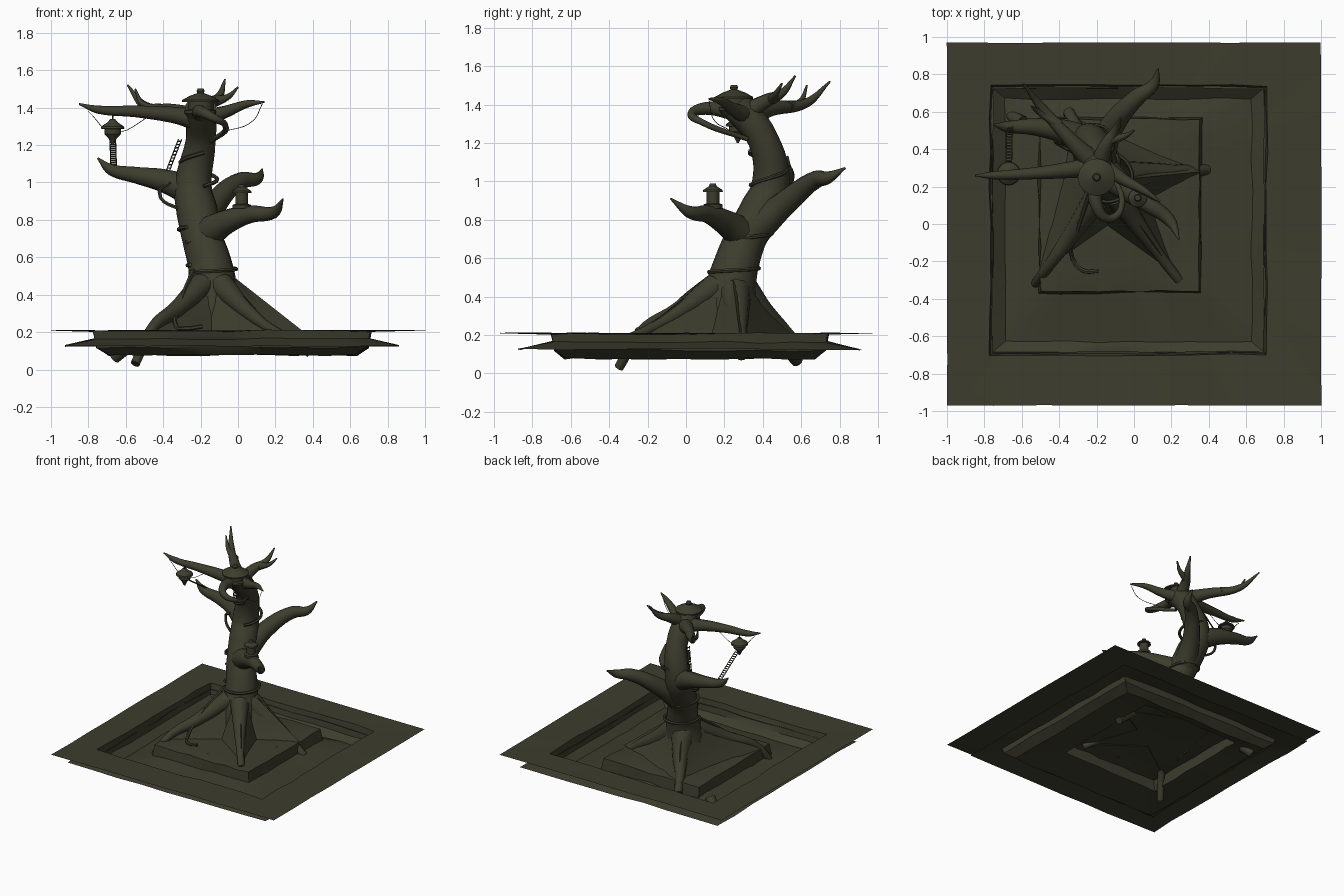
import bpy, bmesh, math, random
from mathutils import Vector

random.seed(4)
cube = bpy.data.objects.get("Cube")
if cube:
    bpy.data.objects.remove(cube)

olive = bpy.data.materials.new("dark_olive")
olive.use_nodes = True
olive.diffuse_color = (.046, .046, .027, 1)
olive.node_tree.nodes["Principled BSDF"].inputs["Base Color"].default_value = olive.diffuse_color


def place(name, data, angle):
    """Link new data as an object, mesh it if needed and shade it."""
    data.materials.append(olive)
    ob = bpy.data.objects.new(name, data)
    bpy.context.collection.objects.link(ob)
    bpy.ops.object.select_all(action='DESELECT')
    ob.select_set(True)
    bpy.context.view_layer.objects.active = ob
    if ob.type == 'CURVE':
        bpy.ops.object.convert(target='MESH')
    bpy.ops.object.shade_smooth_by_angle(angle=math.radians(angle))


def place_bmesh(name, bm):
    mesh = bpy.data.meshes.new(name)
    bm.to_mesh(mesh)
    bm.free()
    place(name, mesh, 35)


def tube(name, points, radii, sides=4):
    """Smooth tube through the points with one radius at each."""
    curve = bpy.data.curves.new(name, 'CURVE')
    curve.dimensions = '3D'
    curve.bevel_depth = 1
    curve.bevel_resolution = sides
    curve.resolution_u = 6
    curve.use_fill_caps = True
    spline = curve.splines.new('BEZIER')
    spline.bezier_points.add(len(points) - 1)
    for knot, point, radius in zip(spline.bezier_points, points, radii):
        knot.co = point
        knot.radius = radius
        knot.handle_left_type = knot.handle_right_type = 'AUTO'
    place(name, curve, 50)


def limb(name, thick, *points, tip=.005):
    """Branch or root that thins quickly at first, then closes to its tip."""
    last = len(points) - 1
    radii = [thick * (.3 + .7 * (1 - i / last) ** 1.7) for i in range(last)]
    tube(name, points, radii + [tip])


def rope(name, radius, *points):
    tube(name, points, [radius] * len(points), sides=1)


def ring_faces(bm, rings):
    """Join neighbouring closed rings with quads."""
    for first, second in zip(rings, rings[1:]):
        count = len(first)
        for i in range(count):
            j = (i + 1) % count
            bm.faces.new((first[i], first[j], second[j], second[i]))


def lathe(name, centre, profile, sides=16):
    """Turned part from (radius, height) pairs, bottom to top."""
    bm = bmesh.new()
    rings = []
    for radius, height in profile:
        ring = []
        for i in range(sides):
            angle = math.tau * i / sides
            offset = Vector((radius * math.cos(angle), radius * math.sin(angle), height))
            ring.append(bm.verts.new(Vector(centre) + offset))
        rings.append(ring)
    ring_faces(bm, rings)
    bm.faces.new(rings[0][::-1])
    bm.faces.new(rings[-1])
    place_bmesh(name, bm)


def skirt(name, centre, tips, valley, neck, low, high, levels=6):
    """Webbed trunk foot: straight ridges out to the tips, hollows between them."""
    bm = bmesh.new()
    star = []
    for i, tip in enumerate(tips):
        ridge, following = Vector(tip), Vector(tips[(i + 1) % len(tips)])
        between = ridge.normalized() + following.normalized()
        star += [(ridge, 1), (between.normalized() * valley, 2)]
    rings = []
    for level in range(levels + 1):
        drop = 1 - level / levels
        ring = []
        for foot, power in star:
            flat = (foot.normalized() * neck).lerp(foot, drop ** power)
            ring.append(bm.verts.new((centre[0] + flat.x, centre[1] + flat.y, high + (low - high) * drop)))
        rings.append(ring)
    ring_faces(bm, rings)
    place_bmesh(name, bm)


def terrain(name, centre, steps, fill, segments=8):
    """Nested rough rectangles: (half width, half depth, height), outside to inside."""
    bm = bmesh.new()
    rings = []
    for level, (wide, deep, height) in enumerate(steps):
        mid = Vector((*centre[level], height))
        corners = [mid + Vector((wide * sx, deep * sy, 0))
                   for sx, sy in ((-1, -1), (1, -1), (1, 1), (-1, 1))]
        rough = .002 if fill and level == 0 else .006
        ring = []
        for k, corner in enumerate(corners):
            for s in range(segments):
                point = corner.lerp(corners[(k + 1) % len(corners)], s / segments)
                jitter = Vector([random.uniform(-rough, rough) for axis in "xyz"])
                ring.append(bm.verts.new(point + jitter))
        rings.append(ring)
    ring_faces(bm, rings)
    if fill:
        bm.faces.new(rings[-1])
    place_bmesh(name, bm)


def ladder(name, start, end, width, rungs):
    start, end = Vector(start), Vector(end)
    side = (end - start).cross(Vector((0, 0, 1))).normalized() * width / 2
    for sign, label in ((-1, "right"), (1, "left")):
        rope(f"{name}_{label}_rail", .003, start + side * sign, end + side * sign)
    for i in range(rungs):
        middle = start.lerp(end, (i + .5) / rungs)
        rope(f"{name}_rung", .004, middle - side, middle + side)


def vine(name, centre, radius, rise, start, samples=12):
    """One rising turn around the trunk."""
    points = []
    for i in range(samples + 1):
        part = i / samples
        angle = start + part * math.tau
        offset = Vector((radius * math.cos(angle), radius * math.sin(angle), rise * part))
        points.append(Vector(centre) + offset)
    rope(name, .011, *points)


# Ground: flat border, sunken moat, central mound, ragged shelf below
moat, mound = (-.03, .02), (-.075, .1)
terrain("ground", [(0, 0)] + [moat] * 3 + [mound] * 3, [
    (1, .97, .21), (.74, .72, .207), (.725, .705, .12), (.66, .65, .075),
    (.435, .47, .11), (.425, .46, .19), (.35, .38, .2)], fill=True)
terrain("lower_shelf", [moat] * 2, [(.89, .89, .125), (.725, .705, .165)], fill=False)

# Trunk and its webbed foot
tube("trunk", [(-.14, .21, .23), (-.14, .22, .36), (-.14, .24, .48), (-.15, .26, .56), (-.19, .31, .7),
               (-.22, .39, .85), (-.24, .44, .97), (-.2, .4, 1.22), (-.2, .26, 1.4)],
     [.17, .15, .128, .118, .108, .11, .1, .08, .085], sides=6)
skirt("root_webs", (-.14, .23), [(.5, .05), (-.19, .34), (-.37, -.5), (.36, -.5)],
      valley=.24, neck=.125, low=.195, high=.49)

# Roots
limb("front_right_root", .07, (-.19, .15, .45), (-.33, -.05, .32), (-.46, -.23, .22), (-.55, -.35, .03), tip=.025)
limb("front_left_root", .07, (-.09, .15, .45), (.03, -.02, .33), (.14, -.17, .24), (.24, -.3, .18), tip=.025)
limb("left_root", .09, (-.08, .25, .43), (.08, .27, .32), (.24, .28, .22), (.39, .29, .09), tip=.03)
limb("back_root", .09, (-.17, .28, .45), (-.23, .4, .32), (-.31, .52, .21), (-.35, .6, .12), tip=.03)
limb("buried_stub", .04, (-.6, .54, .12), (-.66, .58, .06), tip=.03)

# Lower branches
limb("lower_right_branch", .085, (-.24, .44, .95), (-.4, .5, 1.01), (-.55, .52, 1.04), (-.68, .52, 1.07), (-.75, .53, 1.13))
limb("back_branch", .09, (-.19, .36, .75), (-.12, .52, .89), (.02, .68, 1.01), (.1, .74, 1.02), (.13, .83, 1.07))
limb("front_branch", .09, (-.18, .3, .72), (-.06, .2, .79), (.07, .11, .83), (.19, .02, .84), (.24, -.08, .91))

# Crown branches
limb("upper_right_branch", .06, (-.2, .31, 1.33), (-.34, .29, 1.36), (-.55, .27, 1.38), (-.75, .26, 1.39), (-.85, .26, 1.42))
limb("antler_branch", .06, (-.21, .32, 1.34), (-.34, .45, 1.38), (-.5, .63, 1.41), (-.59, .75, 1.52))
limb("antler_fork", .03, (-.4, .53, 1.39), (-.51, .6, 1.42), (-.55, .63, 1.5))
limb("top_branch", .055, (-.19, .3, 1.35), (-.15, .42, 1.42), (-.1, .5, 1.46), (-.07, .57, 1.55))
limb("top_fork", .03, (-.13, .45, 1.43), (-.05, .47, 1.46), (0, .5, 1.51))
limb("upper_left_branch", .05, (-.18, .32, 1.34), (-.06, .24, 1.38), (.05, .18, 1.42), (.14, .12, 1.43))
limb("curled_branch", .045, (-.2, .26, 1.36), (-.2, .1, 1.38), (-.14, .03, 1.35), (-.07, .08, 1.31), (-.14, .32, 1.22), tip=.012)

# Vines
vine("low_vine", (-.14, .25, .52), .13, .04, 3.6)
vine("middle_vine", (-.2, .33, .68), .117, .08, 4)
vine("upper_vine", (-.21, .43, .98), .098, .18, 5)
rope("hanging_vine", .012, (-.24, .16, .53), (-.3, -.03, .38), (-.33, -.18, .23), (-.27, -.25, .22), (-.19, -.25, .23))
rope("branch_vine", .01, (-.36, .42, 1), (-.42, .44, .95), (-.28, .36, .84))

# Hut on the crown
crown = (-.2, .25, 1.34)
lathe("crown_hut", crown, [(.06, 0), (.085, .03), (.085, .045), (.068, .05), (.068, .09)])
lathe("crown_roof", crown, [(.1, .09), (.1, .1), (.06, .122), (.018, .138), (.022, .15), (.015, .163)])

# Small hut on the front branch
perch = (.02, .14, .86)
lathe("branch_hut", perch, [(.05, 0), (.05, .02), (.034, .025), (.034, .09)], sides=12)
lathe("branch_roof", perch, [(.052, .085), (.05, .095), (.02, .115), (.015, .13)], sides=12)

# Hanging hut with its ropes and ladders
lathe("hanging_hut", (-.67, .27, 1.2), [(.005, 0), (.022, .035), (.045, .06), (.045, .085),
                                        (.064, .088), (.06, .1), (.03, .12), (.012, .14)])
rope("hut_rope", .004, (-.67, .27, 1.33), (-.67, .27, 1.38))
rope("right_swag_rope", .002, (-.8, .26, 1.38), (-.67, .27, 1.27), (-.46, .28, 1.36))
rope("left_swag_rope", .002, (.13, .12, 1.42), (.08, .14, 1.33), (-.08, .22, 1.27))
ladder("long_ladder", (-.67, .3, 1.24), (-.665, .52, 1.09), .03, 14)
ladder("short_ladder", (-.38, .49, 1.05), (-.31, .42, 1.23), .025, 10)
